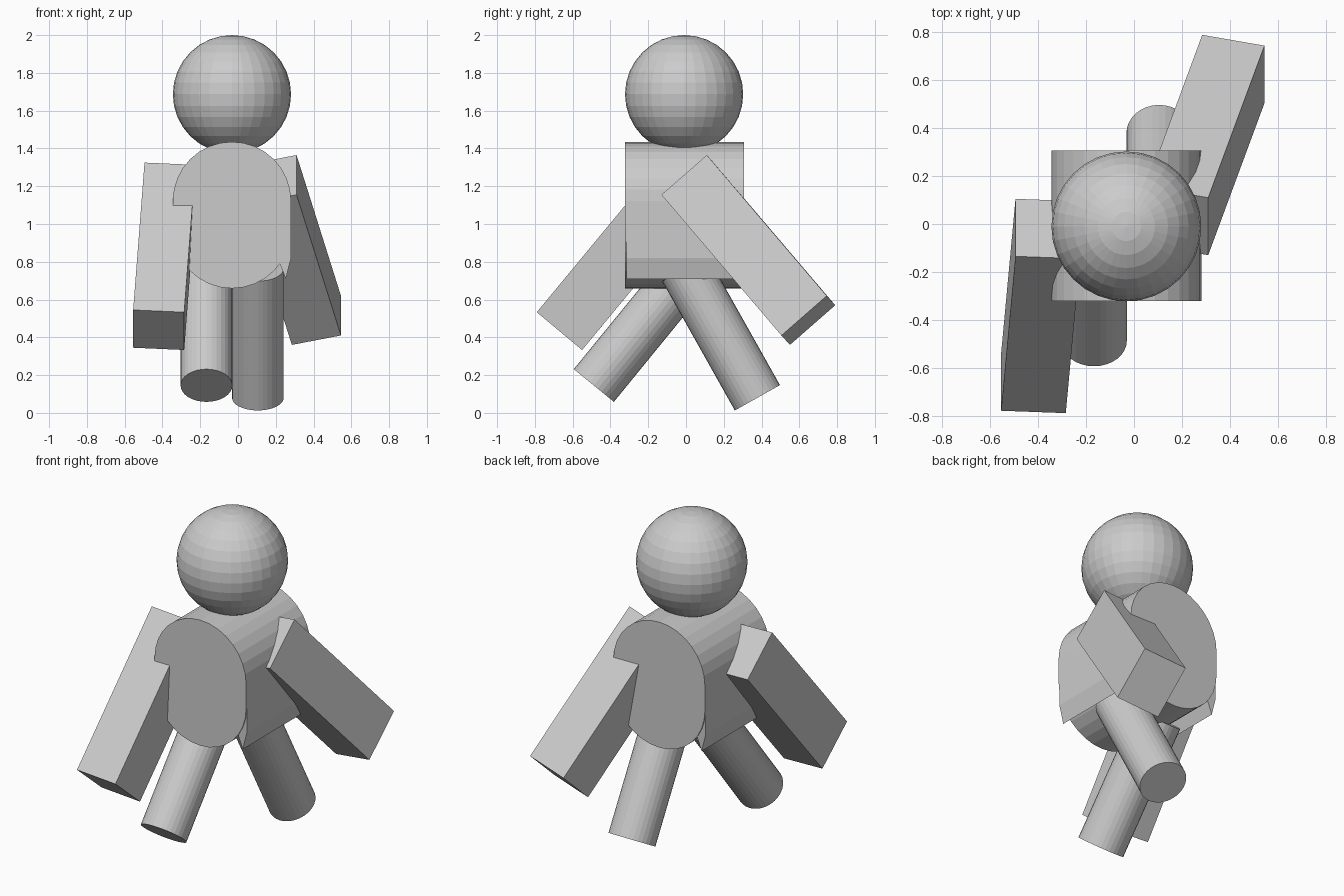
import bpy, math
from mathutils import Vector

cube = bpy.data.objects.get("Cube")
if cube:
    bpy.data.objects.remove(cube, do_unlink=True)

grey = bpy.data.materials.new("plain_grey")
grey.use_nodes = True
colour = (0.6, 0.6, 0.6, 1)
grey.diffuse_color = colour
grey.node_tree.nodes["Principled BSDF"].inputs["Base Color"].default_value = colour

CX, R = -0.032, 0.313      # body centre line and radius


def finish(obj, name):
    obj.name = name
    obj.data.materials.clear()
    obj.data.materials.append(grey)
    return obj


def prism(name, profile, y0, y1):
    """Extrude an (x, z) outline along y."""
    n = len(profile)
    verts = [(x, y, z) for y in (y0, y1) for x, z in profile]
    faces = [tuple(range(n)), tuple(reversed(range(n, 2 * n)))]
    faces += [(i, n + i, n + (i + 1) % n, (i + 1) % n) for i in range(n)]
    mesh = bpy.data.meshes.new(name)
    mesh.from_pydata(verts, [], faces)
    obj = bpy.data.objects.new(name, mesh)
    bpy.context.collection.objects.link(obj)
    return finish(obj, name)


def leg(name, foot, direction, length=0.785, radius=0.137):
    """Cylinder from the centre of its foot end along a direction."""
    d = Vector(direction).normalized()
    bpy.ops.mesh.primitive_cylinder_add(
        vertices=32, radius=radius, depth=length,
        location=Vector(foot) + d * length / 2,
        rotation=d.to_track_quat('Z', 'X').to_euler())
    return finish(bpy.context.object, name)


def arm(name, corner, along, width, thick):
    """Slanted box spanned by three edges from one shoulder corner."""
    c, a, w, t = (Vector(v) for v in (corner, along, width, thick))
    if a.cross(w).dot(t) < 0:
        w, t = t, w
    verts = [c + a * i + w * j + t * k
             for k in (0, 1) for j in (0, 1) for i in (0, 1)]
    faces = [(0, 2, 3, 1), (4, 5, 7, 6), (0, 1, 5, 4),
             (2, 6, 7, 3), (0, 4, 6, 2), (1, 3, 7, 5)]
    mesh = bpy.data.meshes.new(name)
    mesh.from_pydata(verts, [], faces)
    obj = bpy.data.objects.new(name, mesh)
    bpy.context.collection.objects.link(obj)
    return finish(obj, name)


# Head
bpy.ops.mesh.primitive_uv_sphere_add(segments=32, ring_count=16, radius=R,
                                     location=(CX, -0.01, 1.687))
finish(bpy.context.object, "head")

# Torso: straight-sided outline with round top and bottom
outline = []
for centre_z, start in ((1.122, 0), (0.972, math.pi)):
    for i in range(17):
        a = start + math.pi * i / 16
        outline.append((CX + R * math.cos(a), centre_z + R * math.sin(a)))
prism("torso", outline, -0.322, 0.308)

# Side skirts hanging below the torso walls
for name, s in (("left_skirt", 1), ("right_skirt", -1)):
    skirt = [(0.25, 0.80), (0.285, 0.71), (R, 0.82), (R, 0.97)]
    prism(name, [(CX + s * x, z) for x, z in skirt][::s], -0.315, 0.3)

# Legs, one striding back and one forward
leg("left_leg", (0.105, 0.378, 0.08), (0, -0.49, 0.872))
leg("right_leg", (-0.167, -0.488, 0.145), (0, 0.632, 0.774))

# Arms, swinging opposite to each other
arm("left_arm", (0.31, 0.11, 1.365), (0.235, 0.635, -0.745),
    (0, -0.24, -0.21), (-0.26, 0.045, -0.05))
arm("right_arm", (-0.495, -0.135, 1.325), (-0.06, -0.645, -0.78),
    (0, 0.24, -0.2), (0.27, -0.01, -0.012))
